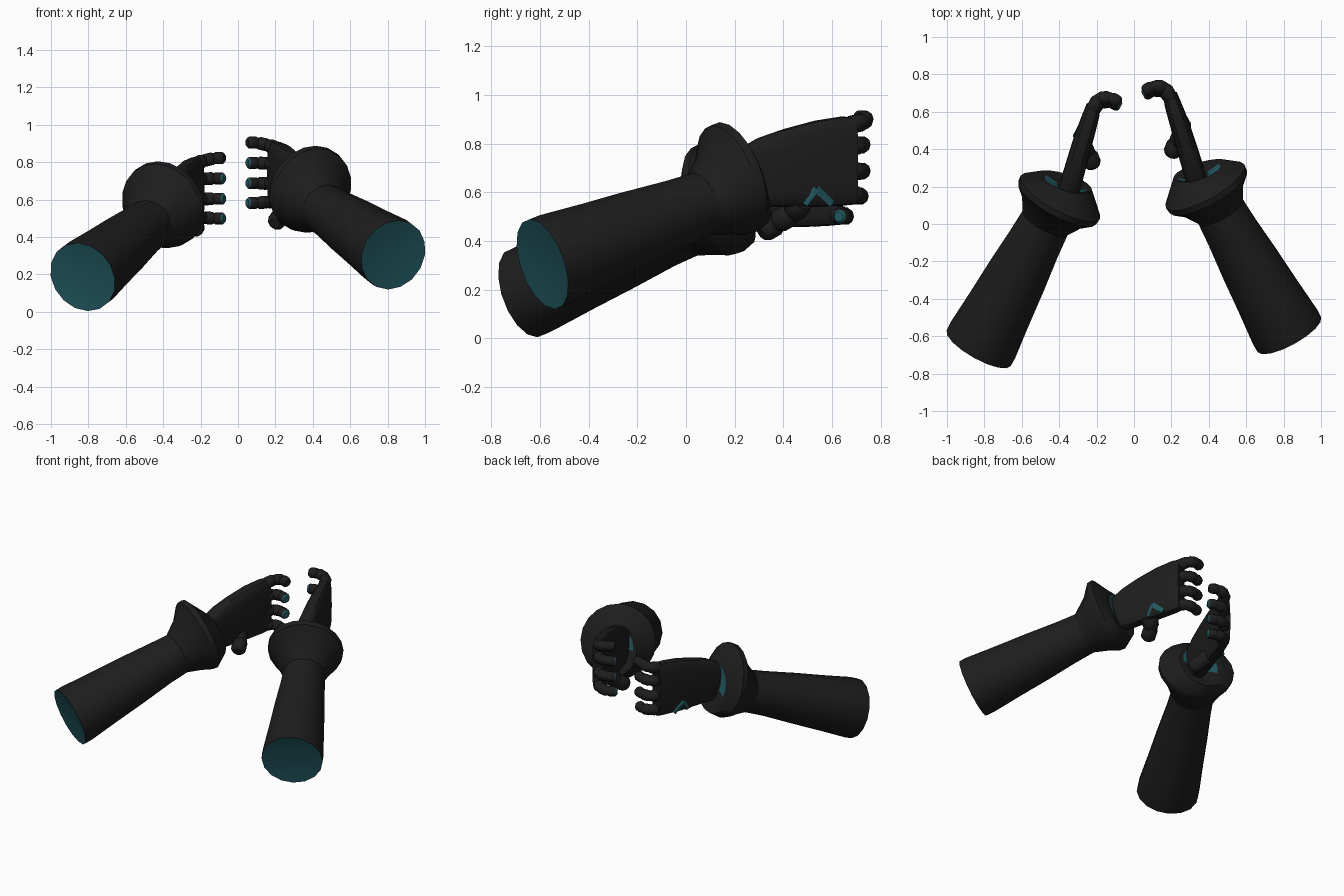
import bpy, bmesh, math
from mathutils import Vector

if "Cube" in bpy.data.objects:
    bpy.data.objects.remove(bpy.data.objects["Cube"])


def material(name, rgb):
    m = bpy.data.materials.new(name)
    m.diffuse_color = (*rgb, 1)
    m.use_nodes = True
    m.node_tree.nodes["Principled BSDF"].inputs["Base Color"].default_value = m.diffuse_color
    return m


DARK = material("charcoal", (0.0125, 0.0125, 0.0125))
TEAL = material("teal", (0.016, 0.1, 0.12))


def place(p, side):
    """Right arm is modelled directly; the left is mirrored, lower and slightly turned."""
    if side > 0:
        return p
    back = min(p.y, 0)
    return Vector((-(p.x + 0.018 * (p.y + 0.6)), p.y - 0.06 + 0.022 * back,
                   p.z - 0.083 + 0.06 * back))


def ring(c, n, ru, rv, sides, power=2.0):
    """Closed superellipse section around c, facing along n."""
    n = Vector(n).normalized()
    u = Vector((0, 0, 1)).cross(n)
    u = u.normalized() if u.length > 0.01 else Vector((1, 0, 0))
    v = n.cross(u)
    pts = []
    for i in range(sides):
        a = 2 * math.pi * i / sides
        ca, sa = math.cos(a), math.sin(a)
        pu = math.copysign(abs(ca) ** (2 / power), ca) * ru
        pv = math.copysign(abs(sa) ** (2 / power), sa) * rv
        pts.append(Vector(c) + u * pu + v * pv)
    return pts


def loft(name, rings, side, teal_bands=(), teal_start=False, teal_end=False,
         dent=0.0, angle=35, teal_above=-9.0):
    """Skin a list of rings, close both ends with fans, mark some bands teal."""
    bm = bmesh.new()
    loops = [[bm.verts.new(place(p, side)) for p in r] for r in rings]
    k = len(rings[0])
    for j in range(len(loops) - 1):
        for i in range(k):
            f = bm.faces.new((loops[j][i], loops[j][(i + 1) % k],
                              loops[j + 1][(i + 1) % k], loops[j + 1][i]))
            f.material_index = int(j in teal_bands and rings[j][i].z > teal_above)
    mids = [sum((v.co for v in l), Vector()) / k for l in loops]
    for l, m, nxt, teal in ((loops[0], mids[0], mids[1], teal_start),
                            (loops[-1], mids[-1], mids[-2], teal_end)):
        c = bm.verts.new(m + (nxt - m).normalized() * dent)
        for i in range(k):
            f = bm.faces.new((l[i], l[(i + 1) % k], c))
            f.material_index = int(teal)
    bmesh.ops.recalc_face_normals(bm, faces=bm.faces)
    me = bpy.data.meshes.new(name)
    bm.to_mesh(me)
    bm.free()
    me.materials.append(DARK)
    me.materials.append(TEAL)
    me.polygons.foreach_set("use_smooth", [True] * len(me.polygons))
    me.set_sharp_from_angle(angle=math.radians(angle))
    ob = bpy.data.objects.new(name, me)
    bpy.context.collection.objects.link(ob)
    return ob


def digit(name, path, r, side, teal):
    """Jointed finger: each bone is a barrel that pinches at the joints."""
    path = [Vector(p) for p in path]
    rings = []
    for a, b in zip(path, path[1:]):
        for t, s in ((0.05, 0.86), (0.2, 1.0), (0.8, 1.0), (0.95, 0.86)):
            rings.append(ring(a.lerp(b, t), b - a, r * s, r * s, 10))
        r *= 0.94
    d = (path[-1] - path[-2]).normalized()
    rings.append(ring(path[-1] + d * 0.006, d, r * 0.65, r * 0.65, 10))
    n = len(rings)
    loft(name, rings, side, (n - 2,) if teal else (), False, teal, 0, 40)


AXIS = Vector((-0.46, 0.834, 0.30)).normalized()
BACK = Vector((0.83, -0.59, 0.305))
NECK = Vector((0.45, 0.09, 0.56))
WIDE = Vector((0.387, 0.19, 0.655))
FRONT = Vector((0.36, 0.285, 0.635))
FRONT_DIR = Vector((-0.27, 0.92, 0.27)).normalized()

for side, tag in ((1, "right"), (-1, "left")):
    # sleeve: tapered tube with a dented teal rear end
    prof = ((0, 0.194), (0.06, 0.195), (0.3, 0.178), (0.55, 0.163),
            (0.8, 0.144), (1.0, 0.134), (1.08, 0.132))
    loft(tag + "_sleeve",
         [ring(BACK.lerp(NECK, t), AXIS, r, r, 16) for t, r in prof],
         side, teal_start=True, dent=0.025)

    # cuff: steep flare, wide rim, narrowing front with a teal upper lip at the wrist
    loft(tag + "_cuff", [
        ring(NECK - AXIS * 0.03, AXIS, 0.134, 0.134, 20),
        ring(NECK.lerp(WIDE, 0.45), AXIS, 0.185, 0.185, 20),
        ring(WIDE - AXIS * 0.02, AXIS, 0.236, 0.236, 20),
        ring(WIDE + AXIS * 0.015, AXIS, 0.24, 0.24, 20),
        ring(FRONT, FRONT_DIR, 0.155, 0.17, 20),
        ring(FRONT + Vector((-0.012, -0.006, 0.01)), FRONT_DIR, 0.118, 0.14, 20),
        ring(FRONT + Vector((-0.02, -0.03, 0.01)), FRONT_DIR, 0.06, 0.1, 20),
    ], side, teal_bands=(5,), teal_above=0.62)

    # hand: flat palm standing on edge; (x, y, low z, high z, half thickness)
    sections = ((0.335, 0.23, 0.545, 0.785, 0.056), (0.315, 0.30, 0.54, 0.825, 0.057),
                (0.285, 0.40, 0.54, 0.86, 0.055), (0.245, 0.53, 0.54, 0.895, 0.052),
                (0.208, 0.64, 0.545, 0.912, 0.045), (0.192, 0.695, 0.55, 0.907, 0.038))
    loft(tag + "_palm",
         [ring((x, y, (a + b) / 2), (-0.3, 0.95, 0), t, (b - a) / 2, 20, 3.6)
          for x, y, a, b, t in sections], side)

    # teal chevron lying on the back of the hand
    for i, (p, q) in enumerate((((0.298, 0.485, 0.552), (0.300, 0.535, 0.615)),
                                ((0.300, 0.535, 0.615), (0.264, 0.60, 0.552)))):
        p, q = Vector(p), Vector(q)
        loft(f"{tag}_chevron_{i + 1}",
             [ring(c, q - p, 0.005, 0.016, 4) for c in (p, q)],
             side, (0,), True, True)

    # four curled fingers; (base z, tip z, forward offset)
    for i, (z0, z1, dy) in enumerate(((0.875, 0.905, 0.012), (0.79, 0.797, 0.0),
                                      (0.685, 0.688, 0.0), (0.592, 0.583, -0.008))):
        path = ((0.2, 0.665, z0), (0.165, 0.720 + dy, (z0 + z1) / 2),
                (0.103, 0.724 + dy, z1), (0.054, 0.698 + dy, z1))
        digit(f"{tag}_finger_{i + 1}", path, 0.038, side, i > 0)

    # thumb: short, folded back and in under the palm
    up = 0 if side > 0 else 0.045
    digit(tag + "_thumb", ((0.27, 0.475, 0.565 + up), (0.228, 0.44, 0.515 + up),
                           (0.2, 0.37, 0.475 + up)), 0.052, side, False)
